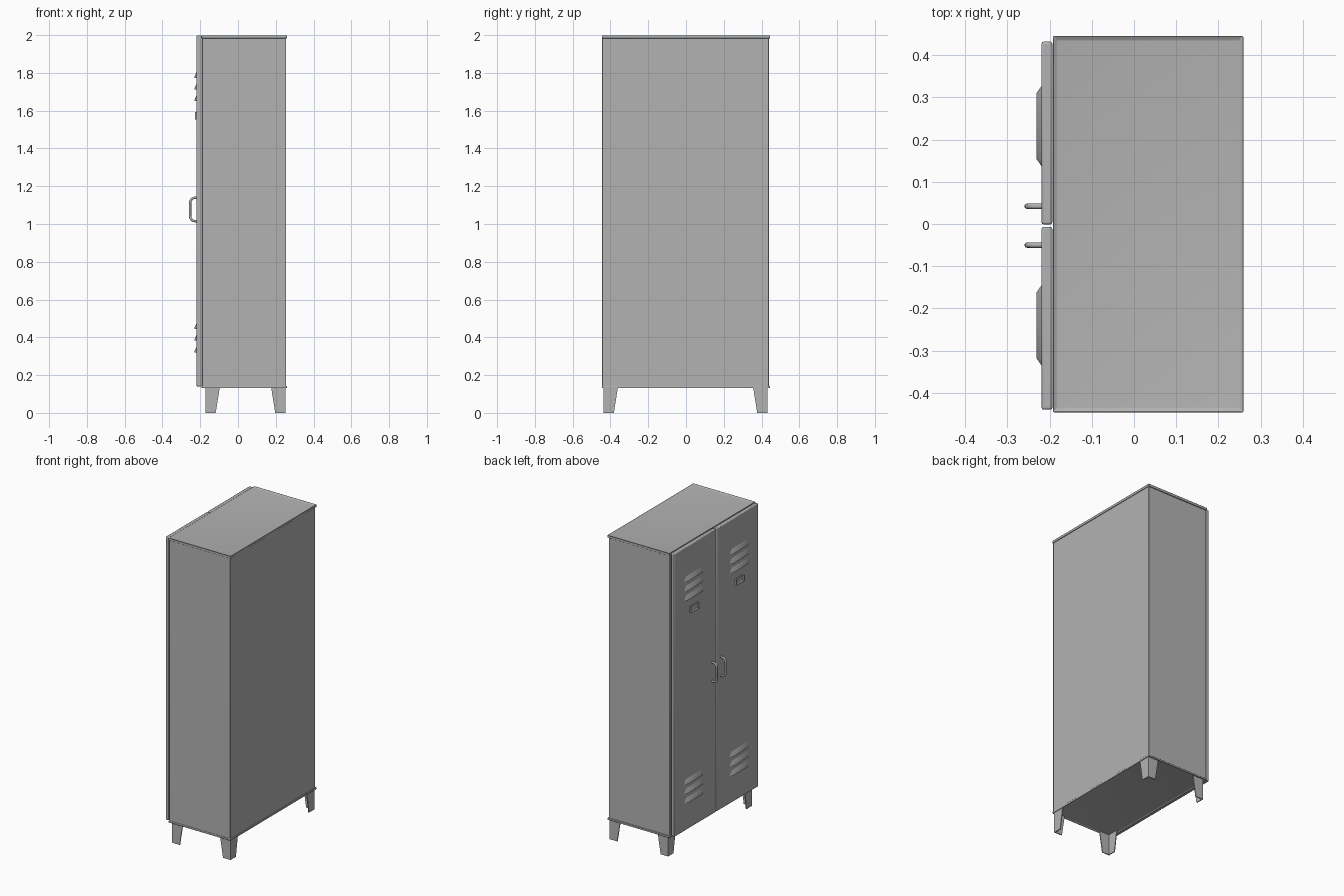
import bpy, bmesh, math
from mathutils import Vector

if "Cube" in bpy.data.objects:
    bpy.data.objects.remove(bpy.data.objects["Cube"])

metal = bpy.data.materials.new("grey painted metal")
metal.use_nodes = True
GREY = (0.45, 0.45, 0.45, 1)
metal.diffuse_color = GREY
metal.node_tree.nodes["Principled BSDF"].inputs["Base Color"].default_value = GREY


def finish(name, bm, bevel=0, segments=2):
    bmesh.ops.recalc_face_normals(bm, faces=bm.faces)
    mesh = bpy.data.meshes.new(name)
    bm.to_mesh(mesh)
    bm.free()
    obj = bpy.data.objects.new(name, mesh)
    bpy.context.collection.objects.link(obj)
    mesh.materials.append(metal)
    if bevel:
        mod = obj.modifiers.new("soft edges", "BEVEL")
        mod.width, mod.segments = bevel, segments
        mod.limit_method = "ANGLE"
    bpy.ops.object.select_all(action="DESELECT")
    obj.select_set(True)
    bpy.context.view_layer.objects.active = obj
    bpy.ops.object.shade_smooth_by_angle(angle=math.radians(35))
    return obj


def box_mesh(low, high):
    bm = bmesh.new()
    bmesh.ops.create_cube(bm, size=1)
    low, high = Vector(low), Vector(high)
    for v in bm.verts:
        v.co = (low + high) / 2 + v.co * (high - low)
    return bm


def tray(name, low, high, direction):
    """Thin slab whose outer face is sunk inside a narrow rim."""
    bm = box_mesh(low, high)
    bm.normal_update()
    face = [f for f in bm.faces if f.normal.z * direction > 0.9]
    bmesh.ops.inset_region(bm, faces=face, thickness=0.014)
    for v in face[0].verts:
        v.co.z -= 0.006 * direction
    finish(name, bm, 0.002)


# Cabinet shell with rimmed top and floor
finish("cabinet_body", box_mesh((-0.19, -0.444, 0.138), (0.255, 0.439, 1.99)), 0.003)
tray("top_panel", (-0.192, -0.446, 1.983), (0.259, 0.445, 2.0), 1)
tray("floor_panel", (-0.192, -0.446, 0.13), (0.259, 0.445, 0.143), -1)


# Tapered angle-section legs
def leg(name, x, y, sx, sy):
    bm = bmesh.new()
    t = 0.006
    rings = []
    for z, arm in ((0, 0.055), (0.138, 0.077)):
        outline = [(0, 0), (arm, 0), (arm, t), (t, t), (t, arm), (0, arm)]
        rings.append([bm.verts.new((x + sx * a, y + sy * b, z)) for a, b in outline])
    bottom, top = rings
    bm.faces.new(bottom)
    bm.faces.new(top)
    for i in range(6):
        j = (i + 1) % 6
        bm.faces.new((bottom[i], bottom[j], top[j], top[i]))
    finish(name, bm)


for x, sx, side in ((-0.173, 1, "door"), (0.252, -1, "rear")):
    for y, sy, end in ((-0.437, 1, "right"), (0.432, -1, "left")):
        leg(f"{side}_leg_{end}", x, y, sx, sy)


# Door fittings
def louver(name, y, z):
    bm = bmesh.new()
    half, taper = 0.098, 0.02
    points = []
    for s in (-1, 1):
        points += [(-0.217, y + s * half, z), (-0.217, y + s * half, z + 0.012),
                   (-0.217, y + s * (half - taper), z + 0.036),
                   (-0.231, y + s * (half - taper), z),
                   (-0.229, y + s * (half - taper), z + 0.01)]
    for p in points:
        bm.verts.new(p)
    bmesh.ops.convex_hull(bm, input=bm.verts)
    finish(name, bm)


def card_holder(name, y, z):
    bm = box_mesh((-0.228, y - 0.042, z - 0.021), (-0.217, y + 0.042, z + 0.021))
    bm.normal_update()
    face = [f for f in bm.faces if f.normal.x < -0.9]
    bmesh.ops.inset_region(bm, faces=face, thickness=0.008)
    for v in face[0].verts:
        v.co.x += 0.007
    finish(name, bm, 0.001, 1)


def handle(name, y):
    low, high, out, r = 1.015, 1.139, -0.253, 0.026
    path = [(-0.215, low)]
    for cz, start in ((low + r, -90), (high - r, 0)):
        for i in range(7):
            a = math.radians(start + 15 * i)
            path.append((out + r - r * math.cos(a), cz + r * math.sin(a)))
    path.append((-0.215, high))
    curve = bpy.data.curves.new(name, "CURVE")
    curve.dimensions = "3D"
    curve.bevel_depth, curve.bevel_resolution = 0.0065, 3
    curve.use_fill_caps = True
    spline = curve.splines.new("POLY")
    spline.points.add(len(path) - 1)
    for point, (x, z) in zip(spline.points, path):
        point.co = (x, y, z, 1)
    obj = bpy.data.objects.new(name, curve)
    bpy.context.collection.objects.link(obj)
    curve.materials.append(metal)
    bpy.ops.object.select_all(action="DESELECT")
    obj.select_set(True)
    bpy.context.view_layer.objects.active = obj
    bpy.ops.object.convert(target="MESH")
    bpy.ops.object.shade_smooth_by_angle(angle=math.radians(40))


# Two mirrored doors
MIDDLE = -0.004
for s, side in ((-1, "right"), (1, "left")):
    inner, outer = sorted((MIDDLE + s * 0.003, MIDDLE + s * 0.436))
    finish(f"door_{side}", box_mesh((-0.219, inner, 0.14), (-0.1935, outer, 1.998)), 0.005)
    centre = MIDDLE + s * 0.236
    for group, base in (("lower", 0.32), ("upper", 1.65)):
        for i in range(3):
            louver(f"{group}_louver_{side}_{i + 1}", centre, base + 0.062 * i)
    card_holder(f"card_holder_{side}", centre, 1.573)
    handle(f"handle_{side}", MIDDLE + s * 0.046)
